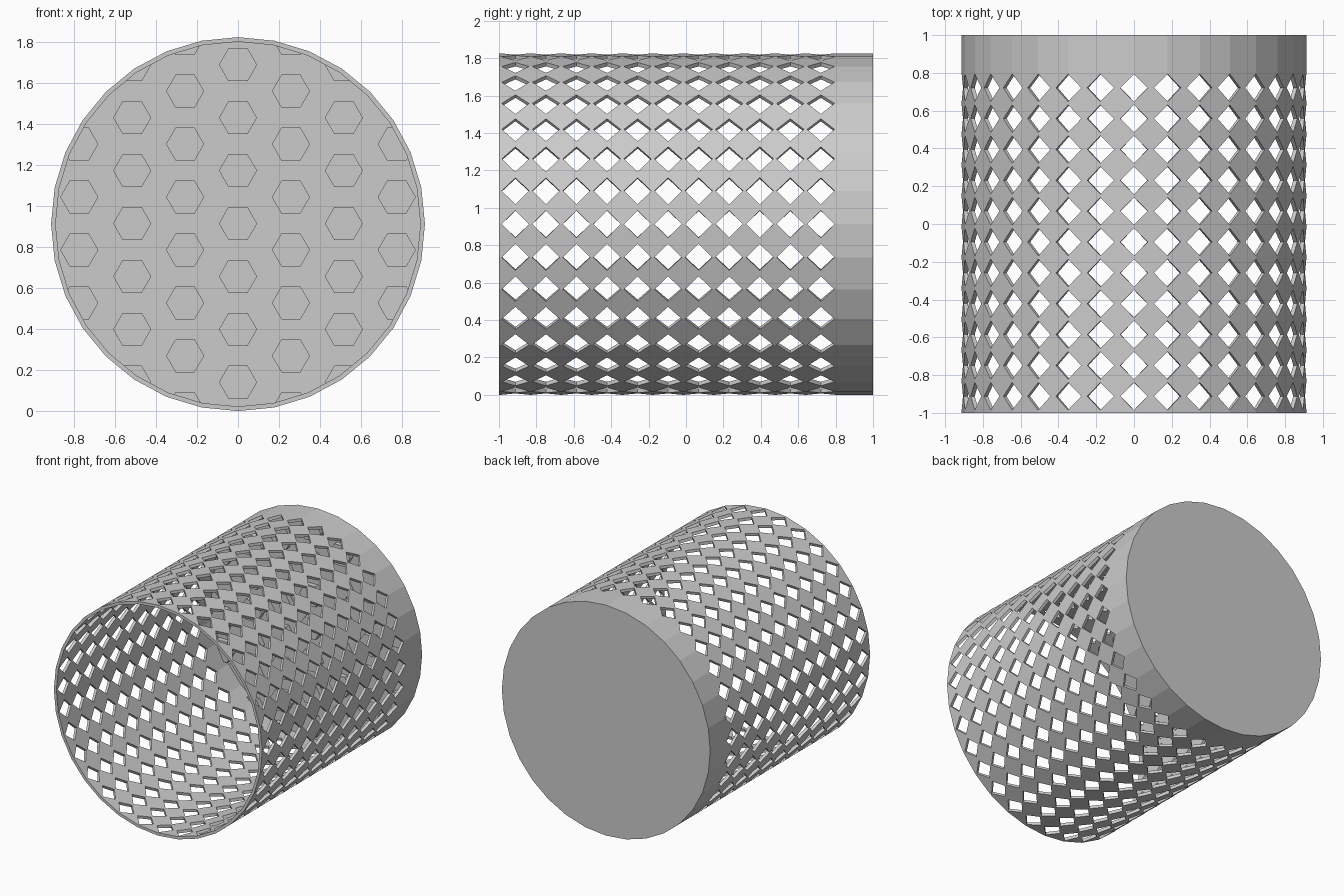
import bpy, bmesh
from math import sin, cos, pi, sqrt
from mathutils import Vector

if "Cube" in bpy.data.objects:
    bpy.data.objects.remove(bpy.data.objects["Cube"])

R, CZ, N = 0.9125, 0.9125, 32      # outer radius, axis height, sides
WALL = 0.022
ROWS, PITCH, FIRST, HALF = 11, 0.1633, -0.912, 0.073
STEP = 2 * pi / N


def finish(bm, name, thickness=0, offset=-1):
    bmesh.ops.remove_doubles(bm, verts=bm.verts, dist=1e-5)
    bmesh.ops.recalc_face_normals(bm, faces=bm.faces)
    mesh = bpy.data.meshes.new(name)
    bm.to_mesh(mesh)
    bm.free()
    obj = bpy.data.objects.new(name, mesh)
    bpy.context.collection.objects.link(obj)
    if thickness:
        mod = obj.modifiers.new("thickness", "SOLIDIFY")
        mod.thickness = thickness
        mod.offset = offset
        mod.use_even_offset = True
    return obj


def rim(i, r, y):
    a = i * STEP
    return Vector((r * sin(a), y, CZ + r * cos(a)))


# perforated wall: half a diamond on each side of every long edge
bm = bmesh.new()
facet = 2 * R * sin(STEP / 2)
for i in range(N):
    for side in (-1, 1):
        def pt(d, y):
            return rim(i, R, y).lerp(rim(i + side, R, y), d / facet)
        for k in range(ROWS):
            c = FIRST + k * PITCH
            y0 = -1 if k == 0 else c - PITCH / 2
            y1 = c + PITCH / 2
            ring = [pt(0, y0), pt(0, c - HALF), pt(HALF, c), pt(0, c + HALF),
                    pt(0, y1), pt(facet / 2, y1), pt(facet / 2, y0)]
            if side > 0:
                ring.reverse()
            bm.faces.new([bm.verts.new(p) for p in ring])
        # plain band behind the last row
        ring = [pt(0, y1), pt(0, 1), pt(facet / 2, 1), pt(facet / 2, y1)]
        if side > 0:
            ring.reverse()
        bm.faces.new([bm.verts.new(p) for p in ring])
bmesh.ops.remove_doubles(bm, verts=bm.verts, dist=1e-5)
bmesh.ops.recalc_face_normals(bm, faces=bm.faces)
# make sure normals point away from the axis
f = next(iter(bm.faces))
m = f.calc_center_median()
if f.normal.dot(Vector((m.x, 0, m.z - CZ))) < 0:
    bmesh.ops.reverse_faces(bm, faces=bm.faces)
mesh = bpy.data.meshes.new("perforated_wall")
bm.to_mesh(mesh)
bm.free()
wall = bpy.data.objects.new("perforated_wall", mesh)
bpy.context.collection.objects.link(wall)
mod = wall.modifiers.new("thickness", "SOLIDIFY")
mod.thickness, mod.offset, mod.use_even_offset = WALL, -1, True

# closed back plate
bm = bmesh.new()
front = [bm.verts.new(rim(i, R - WALL / 2, 0.94)) for i in range(N)]
back = [bm.verts.new(rim(i, R, 1)) for i in range(N)]
mid = [bm.verts.new(rim(i, R - WALL / 2, 0.995)) for i in range(N)]
bm.faces.new(front)
bm.faces.new(back)
for i in range(N):
    j = (i + 1) % N
    bm.faces.new((front[i], front[j], mid[j], mid[i]))
    bm.faces.new((mid[i], mid[j], back[j], back[i]))
finish(bm, "back_plate")

# honeycomb relief on the inside of the back plate, trimmed to the wall
bm = bmesh.new()
HEX, GAP = 0.093, 0.2583
for col in range(-4, 5):
    for row in range(-4, 5):
        x = col * GAP
        z = CZ + 0.003 + (row + 0.5 * (col % 2)) * GAP
        bm.faces.new([bm.verts.new((x + HEX * cos(k * pi / 3), 0.90,
                                    z + HEX * sin(k * pi / 3))) for k in range(6)])
inner = (R - WALL) * cos(STEP / 2)
for i in range(N):
    a = (i + 0.5) * STEP
    n = Vector((sin(a), 0, cos(a)))
    bmesh.ops.bisect_plane(bm, geom=bm.verts[:] + bm.edges[:] + bm.faces[:],
                           plane_co=Vector((0, 0, CZ)) + n * inner,
                           plane_no=n, clear_outer=True)
# extrude the tiles back into the plate
res = bmesh.ops.extrude_face_region(bm, geom=bm.faces[:], use_keep_orig=True)
for v in [g for g in res["geom"] if isinstance(g, bmesh.types.BMVert)]:
    v.co.y = 0.945
finish(bm, "honeycomb_relief")
